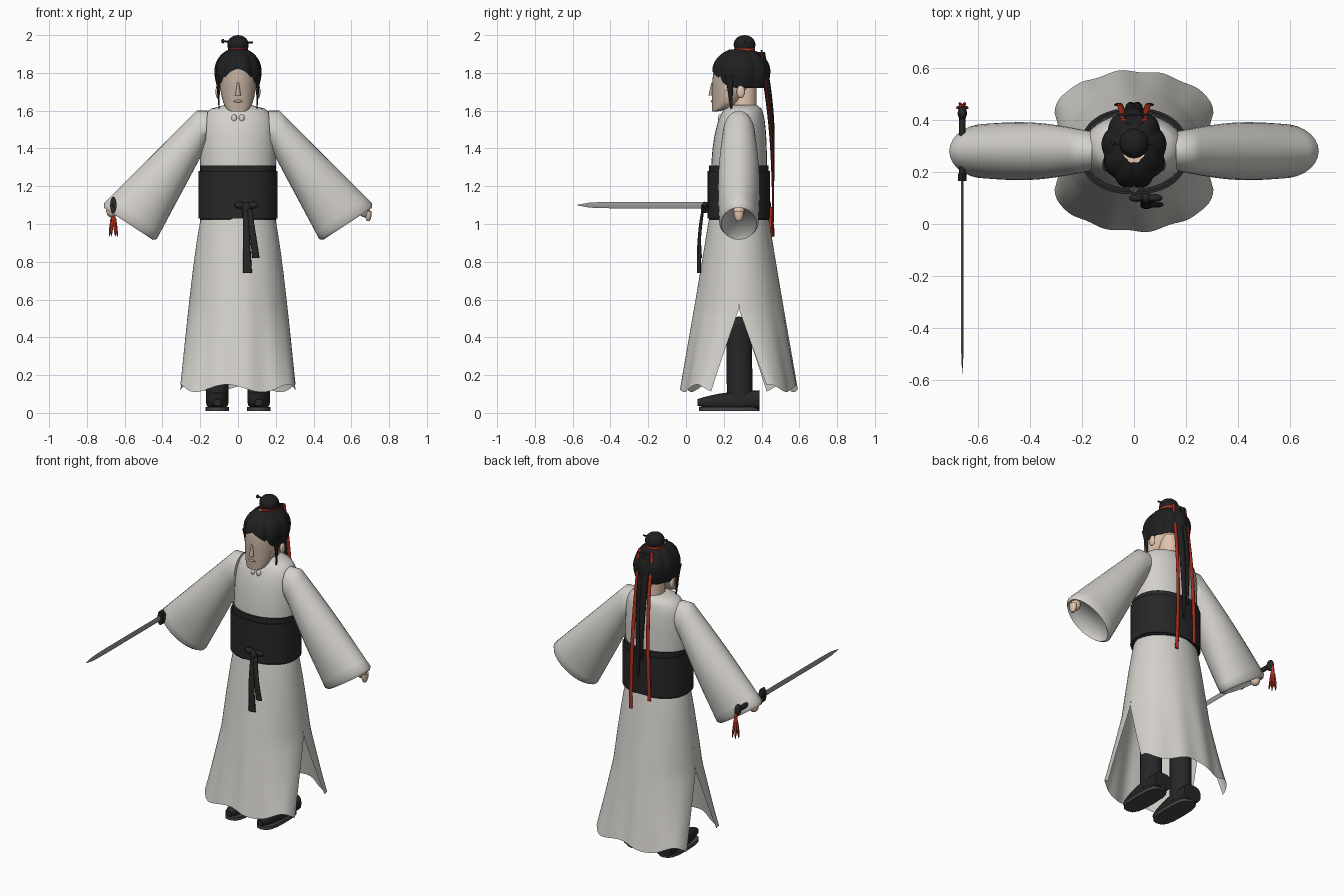
import bpy, math
from math import sin, cos, pi, sqrt
from mathutils import Vector

if "Cube" in bpy.data.objects:
    bpy.data.objects.remove(bpy.data.objects["Cube"], do_unlink=True)


def material(name, red, green, blue):
    made = bpy.data.materials.new(name)
    made.use_nodes = True
    colour = (red, green, blue, 1)
    made.diffuse_color = colour
    made.node_tree.nodes["Principled BSDF"].inputs["Base Color"].default_value = colour
    return made


CLOTH = material("pale cloth", .66, .64, .6)
DARK = material("dark cloth", .02, .02, .02)
HAIR = material("black hair", .014, .014, .015)
RED = material("red ribbon", .45, .03, .015)
SKIN = material("skin", .75, .56, .43)
FACE = material("face", .52, .41, .33)
STEEL = material("steel", .32, .32, .32)
SOLE = material("sole", .06, .06, .06)

MIDDLE = .28  # depth of the body's centre line
SIDES = (("left", 1), ("right", -1))
RIGHT, BACK, UP = Vector((1, 0, 0)), Vector((0, 1, 0)), Vector((0, 0, 1))
PLANES = {"x": (BACK, UP), "y": (RIGHT, UP), "z": (RIGHT, BACK)}


def mix(first, last, t):
    return first + (last - first) * t


def steps(count):
    return [k / count for k in range(count + 1)]


def smooth(angle):
    bpy.ops.object.shade_smooth_by_angle(angle=math.radians(angle))


def surface(name, mat, rows, closed=True, caps=True, angle=50):
    """Join equal rows of points into one surface."""
    size = len(rows[0])
    verts = [point for row in rows for point in row]
    faces = []
    for k in range(len(rows) - 1):
        for i in range(size if closed else size - 1):
            j = (i + 1) % size
            faces.append((k * size + i, k * size + j, (k + 1) * size + j, (k + 1) * size + i))
    if caps:
        faces += [range(size), range(len(verts) - size, len(verts))]
    mesh = bpy.data.meshes.new(name)
    mesh.from_pydata(verts, [], [tuple(face) for face in faces])
    mesh.materials.append(mat)
    part = bpy.data.objects.new(name, mesh)
    bpy.context.collection.objects.link(part)
    bpy.ops.object.select_all(action="DESELECT")
    part.select_set(True)
    bpy.context.view_layer.objects.active = part
    bpy.ops.object.mode_set(mode="EDIT")
    bpy.ops.mesh.select_all(action="SELECT")
    bpy.ops.mesh.normals_make_consistent(inside=False)
    bpy.ops.object.mode_set(mode="OBJECT")
    smooth(angle)
    return part


def ring(centre, across, along, sides, power=1):
    """Oval of points; a power below one squares it off."""
    def bend(value):
        return math.copysign(abs(value) ** power, value)
    turns = [2 * pi * i / sides for i in range(sides)]
    return [centre + across * bend(cos(a)) + along * bend(sin(a)) for a in turns]


def upright(name, mat, low, high, width, depth, centre):
    """Stack of ovals whose sizes follow rules of the height."""
    rows = [ring(Vector((0, centre(t), mix(low, high, t))), RIGHT * width(t), BACK * depth(t), 32)
            for t in steps(32)]
    return surface(name, mat, rows)


def strand(name, mat, start, end, width, depth, tip=1, ease=1, bow=0, axis="z", sides=16, power=1):
    """Tube from start to end that narrows to its tip and may bow backwards."""
    across, along = PLANES[axis]
    rows = []
    for t in steps(12):
        size = mix(1, tip, t ** ease)
        centre = Vector(start).lerp(Vector(end), t) + BACK * bow * sin(pi * t)
        rows.append(ring(centre, across * width * size, along * depth * size, sides, power))
    return surface(name, mat, rows)


def ball(name, mat, place, size):
    bpy.ops.mesh.primitive_uv_sphere_add(segments=16, ring_count=10, location=place, scale=size)
    part = bpy.context.object
    part.name = name
    part.data.materials.append(mat)
    smooth(60)


# Robe body: rounds over at the shoulders into a narrow collar
upright("robe_top", CLOTH, 1, 1.63,
        width=lambda t: .07 + .13 * sqrt(1 - t ** 12),
        depth=lambda t: .07 + .08 * sqrt(1 - t ** 4),
        centre=lambda t: MIDDLE + .025 * t ** 4)
for side, s in SIDES:
    ball(side + "_collar_knot", CLOTH, (s * .02, .18, 1.56), (.015, .012, .02))


# Skirt: front and back panels parted by side slits
def skirt_row(t, facing):
    row = []
    gap = max(0, .42 - .92 * (1 - t)) * .35
    width, reach = .19 + .115 * t ** .75, .155 + .15 * t - gap
    for turn in steps(48):
        a = pi * turn
        pleat = 1 + t * t * (.035 * sin(11 * a + facing) * sin(a) + .025 * cos(4 * a))
        height = mix(1.05, .13, t) + .02 * t ** 6 * sin(5 * a + facing)
        row.append((width * cos(a), MIDDLE + facing * (gap + reach * pleat * sin(a)), height))
    return row


for side, facing in (("front", -1), ("back", 1)):
    rows = [skirt_row(t, facing) for t in steps(20)]
    surface("skirt_" + side, CLOTH, rows, closed=False, caps=False, angle=80)

# Wide sash over its lining, with a knot and hanging ends
strand("sash", DARK, (0, MIDDLE, 1.03), (0, MIDDLE, 1.28), .21, .166, sides=40, power=.88)
strand("sash_lining", DARK, (0, MIDDLE, 1.02), (0, MIDDLE, 1.31), .2, .158, sides=40, power=.88)
ball("sash_knot", DARK, (.045, .1, 1.085), (.025, .022, .028))
for side, s in SIDES:
    ball(side + "_sash_bow", DARK, (.045 + s * .035, .1, 1.1), (.03, .015, .018))
strand("long_tie", DARK, (.04, .09, 1.08), (.05, .07, .74), .015, .007, tip=1.6, bow=-.01)
strand("short_tie", DARK, (.06, .09, 1.08), (.095, .075, .82), .014, .007, tip=1.4, bow=-.01)


# Sleeves: a top and a bottom edge that spread towards the cuff
def sleeve_row(t, scale, s):
    top = Vector((s * mix(.22, .71, t), MIDDLE, mix(1.6, 1.11, max(0, t))))
    bottom = Vector((s * mix(.2, .43, t), MIDDLE, mix(1.35, .92, t)))
    thick = .085 + .02 * t + .015 * sin(pi * t)
    return ring((top + bottom) / 2, (top - bottom) * scale / 2, BACK * thick * scale, 28)


for side, s in SIDES:
    rows = [sleeve_row(t, 1, s) for t in [-.12] + steps(14)]
    rows += [sleeve_row(1.03, .9, s), sleeve_row(.97, .7, s)]
    surface(side + "_sleeve", CLOTH, rows, angle=70)
    ball(side + "_hand", SKIN, (s * .67, MIDDLE, 1.07), (.028, .03, .035))
strand("left_fingers", SKIN, (.69, MIDDLE, 1.07), (.69, MIDDLE, 1.015), .018, .026, tip=.4, ease=3)

# Boots, feet and soles
for side, s in SIDES:
    x = s * .11
    strand(side + "_boot", DARK, (x, .285, .05), (x, MIDDLE, .46), .06, .068)
    ball(side + "_boot_top", DARK, (x, MIDDLE, .46), (.055, .06, .05))
    strand(side + "_foot", DARK, (x, .39, .07), (x, .06, .055), .06, .05,
           tip=.35, ease=3, axis="y", power=.7)
    strand(side + "_sole", SOLE, (x, .23, .01), (x, .23, .03), .063, .16, power=.7)


# Head: pointed chin, flat face and a crown tucked under the hair
def head_depth(t):
    return .15 * (t + .005) ** .45 * (1 - .35 * t ** 5)


strand("neck", SKIN, (0, .31, 1.56), (0, .31, 1.74), .057, .063)
head = upright("head", SKIN, 1.595, 1.89,
               width=lambda t: .115 * (t + .005) ** .22 * (1 - .35 * t ** 5),
               depth=head_depth,
               centre=lambda t: .137 + head_depth(t) + .05 * t ** 5)
head.data.materials.append(FACE)
for face in head.data.polygons:
    face.material_index = int(face.center.y < .21)
strand("nose", FACE, (0, .137, 1.68), (0, .14, 1.75), .015, .018, tip=.3)
ball("mouth", FACE, (0, .14, 1.65), (.024, .008, .007))
for side, s in SIDES:
    ball(side + "_ear", SKIN, (s * .107, .29, 1.7), (.012, .022, .034))
    strand(side + "_sidelock", HAIR, (s * .108, .23, 1.79), (s * .1, .24, 1.61), .014, .028,
           tip=.2, ease=.6)


# Scalloped cap of hair: high over the brow, low at the nape
def hair_row(t):
    row = []
    for turn in steps(72)[:-1]:
        a = 2 * pi * turn
        brow = max(0, -sin(a)) ** 3
        z = mix(1.925, 1.72 + .1 * brow, t ** 1.6)
        rise = (z - 1.81) / .12
        size = sqrt(1 - rise * rise * (.95 if rise > 0 else .45))
        size *= .93 + .08 * abs(sin(4.5 * a + pi / 4))
        row.append((.125 * size * cos(a), .29 + .155 * size * sin(a), z))
    return row


surface("hair_cap", HAIR, [hair_row(t) for t in steps(12)], caps=False, angle=60)

# Topknot with its band and pin
ball("topknot", HAIR, (0, .31, 1.95), (.057, .058, .05))
strand("topknot_band", RED, (0, .31, 1.915), (0, .31, 1.93), .054, .056)
strand("hair_pin", HAIR, (-.085, .31, 1.968), (.08, .31, 1.96), .005, .005, axis="x")
ball("hair_pin_bead", HAIR, (-.08, .31, 1.968), (.009, .009, .012))

# Twin hair tails and ribbons down the back
for side, s in SIDES:
    strand(side + "_hair_tail", HAIR, (s * .015, .4, 1.91), (s * .012, .46, 1.2 - s * .05),
           .024, .018, tip=.25, ease=2, bow=.02)
    strand(side + "_ribbon", RED, (s * .04, .4, 1.92), (s * .065, .458, .97 - s * .04),
           .012, .005, bow=.025)

# Sword held forward in the right hand, with a tassel on the pommel
X, Z = -.66, 1.1
strand("blade", STEEL, (X, .18, Z), (X, -.575, Z), .005, .017, tip=.1, ease=16, axis="y", sides=4)
strand("guard", DARK, (X, .165, Z), (X, .195, Z), .017, .045, axis="y")
strand("grip", DARK, (X, .19, Z), (X, .42, Z), .012, .016, axis="y")
ball("pommel", DARK, (X, .425, Z), (.018, .025, .035))
strand("tassel_head", RED, (X, .447, 1.09), (X, .447, 1.02), .007, .007, tip=2)
for turn in steps(6)[:-1]:
    lean = Vector((cos(2 * pi * turn), sin(2 * pi * turn), 0)) * .02
    root = Vector((X, .447, 1.03)) + lean * .4
    strand("tassel_strand", RED, root, root + lean * .7 - UP * .095, .007, .007, tip=.2, ease=4, sides=8)
